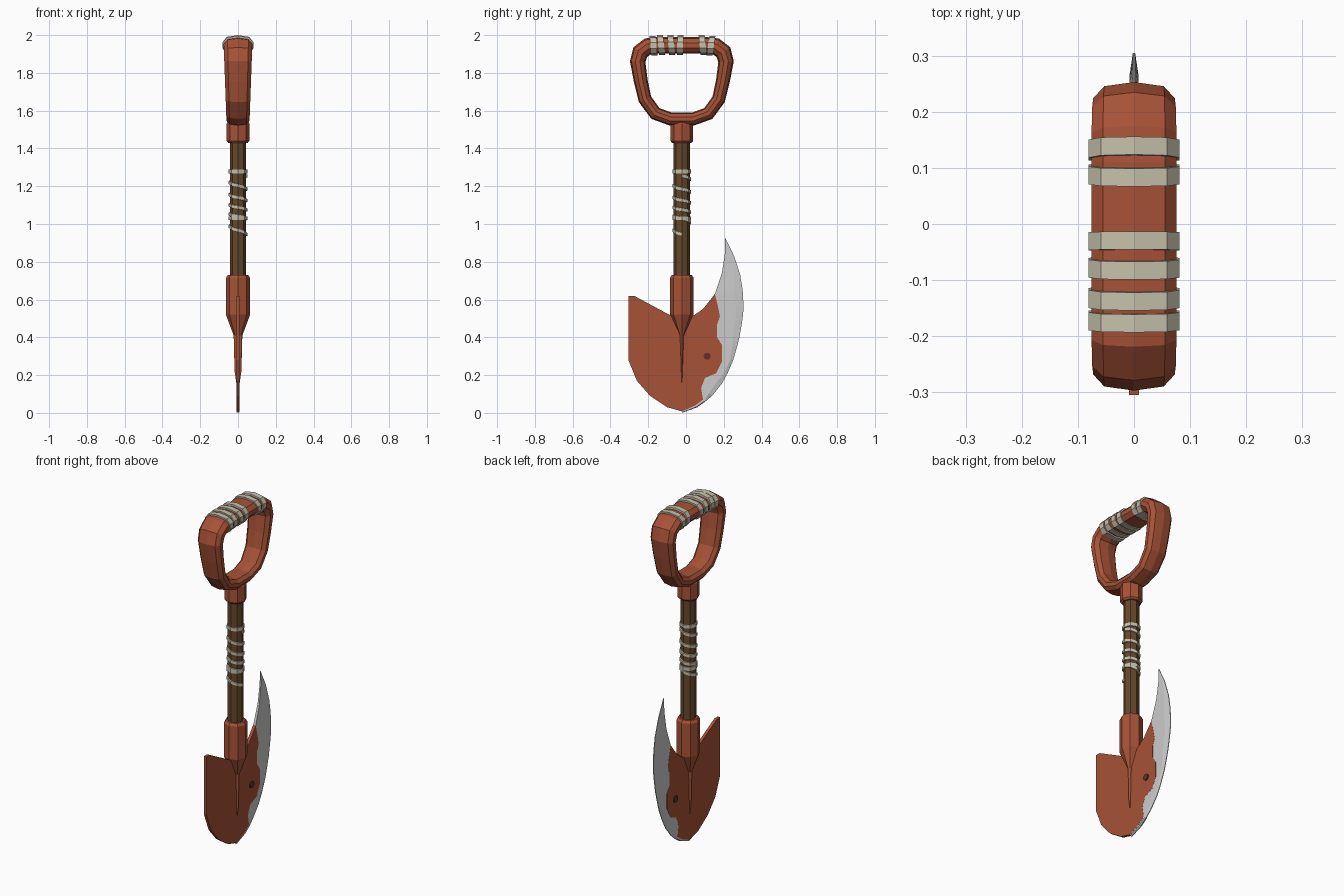
import bpy, bmesh, math
from mathutils import Vector

if "Cube" in bpy.data.objects:
    bpy.data.objects.remove(bpy.data.objects["Cube"])

CY = -0.022  # y of the shaft axis


def material(name, rgb):
    m = bpy.data.materials.new(name)
    m.diffuse_color = (*rgb, 1)
    m.use_nodes = True
    m.node_tree.nodes["Principled BSDF"].inputs["Base Color"].default_value = m.diffuse_color
    return m


RED = material("red_paint", (0.39, 0.085, 0.038))
DARK = material("dark_rivet", (0.12, 0.03, 0.02))
WOOD = material("wood", (0.13, 0.065, 0.024))
CLOTH = material("cloth", (0.56, 0.53, 0.41))


def loft(name, rings, mat=None, loop=False):
    """Skin equal-sized rings of points; cap the ends unless the rings form a loop."""
    bm = bmesh.new()
    vs = [[bm.verts.new(p) for p in r] for r in rings]
    n = len(vs[0])
    for k in range(len(vs) if loop else len(vs) - 1):
        a, b = vs[k], vs[(k + 1) % len(vs)]
        for i in range(n):
            j = (i + 1) % n
            bm.faces.new((a[i], a[j], b[j], b[i]))
    if not loop:
        bm.faces.new(vs[0])
        bm.faces.new(vs[-1])
    bmesh.ops.remove_doubles(bm, verts=bm.verts, dist=1e-5)
    bmesh.ops.recalc_face_normals(bm, faces=bm.faces)
    me = bpy.data.meshes.new(name)
    bm.to_mesh(me)
    bm.free()
    ob = bpy.data.objects.new(name, me)
    bpy.context.collection.objects.link(ob)
    if mat:
        me.materials.append(mat)
    return ob


def octagon(rx, ry, z):
    return [(rx * math.cos(i * math.pi / 4), CY + ry * math.sin(i * math.pi / 4), z)
            for i in range(8)]


def column(name, levels, mat):
    return loft(name, [octagon(*l) for l in levels], mat)


# Shaft, upper collar, and lower socket running out into the blade's spine
column("shaft", [(0.043, 0.043, 0.70), (0.043, 0.043, 1.46)], WOOD)
column("upper_collar", [(0.052, 0.052, 1.43), (0.06, 0.06, 1.44), (0.06, 0.06, 1.53),
                        (0.045, 0.045, 1.56)], RED)
column("socket", [(0.006, 0.002, 0.14), (0.018, 0.004, 0.22), (0.023, 0.012, 0.41),
                  (0.064, 0.063, 0.52), (0.064, 0.063, 0.715), (0.054, 0.053, 0.73)], RED)


# Handle: faceted flat section swept round a D-shaped loop
def section(w, t):
    half = [(0, t), (0.73 * w, 0.82 * t), (w, 0.3 * t), (w, -0.3 * t), (0.73 * w, -0.82 * t)]
    return half + [(-a, -b) for a, b in half]


side = [(0.06, 1.556), (0.14, 1.585), (0.195, 1.66), (0.218, 1.76), (0.234, 1.86),
        (0.22, 1.91), (0.18, 1.94), (0.13, 1.946)]
path = [Vector((0, y, z)) for y, z in side] + [Vector((0, -y, z)) for y, z in reversed(side)]
rings = []
for k, p in enumerate(path):
    d0 = (p - path[k - 1]).normalized()
    d1 = (path[(k + 1) % len(path)] - p).normalized()
    tan = (d0 + d1).normalized()
    out = Vector((0, tan.z, -tan.y)) / tan.dot(d1)
    f = (p.z - 1.55) / 0.4
    w, t = 0.061 + 0.015 * f, 0.034 + 0.01 * f * f
    rings.append([p + Vector((a, CY, 0)) + out * b for a, b in section(w, t)])
loft("handle", rings, RED, loop=True)

# Cloth bands on the grip: (y, tilt)
bands = [(-0.172, -0.1), (-0.132, -0.12), (-0.078, -0.1), (-0.031, 0.03),
         (0.088, -0.1), (0.132, 0.15)]
for i, (y, tilt) in enumerate(bands):
    drop = 0.004 if abs(y - CY) > 0.14 else 0
    loft(f"grip_band_{i + 1}",
         [[(a, y + e + tilt * b, 1.948 - drop + b) for a, b in section(0.081, 0.052)]
          for e in (-0.016, 0.016)], CLOTH)

# Cord wound down the shaft, heights given once per turn
turns = [1.255, 1.185, 1.125, 1.075, 1.03, 0.945]
coil = []
for k in range(8 * (len(turns) - 1) + 1):
    i, f = divmod(k, 8)
    z = turns[i] + (turns[min(i + 1, len(turns) - 1)] - turns[i]) * f / 8
    a = k * math.pi / 4
    coil.append([(r * math.cos(a), CY + r * math.sin(a), z + h)
                 for r, h in ((0.04, -0.01), (0.049, -0.008), (0.049, 0.008), (0.04, 0.01))])
loft("shaft_cord", coil, CLOTH)
for z in (1.278, 1.03):
    column(f"cord_ring_{z}", [(0.049, 0.049, z - 0.01), (0.049, 0.049, z + 0.01)], CLOTH)

# Steel cutting edge: border with the paint, and sharpened outer curve, bottom to tip
border = [(-0.022, 0.008), (0.05, 0.04), (0.09, 0.07), (0.08, 0.13), (0.10, 0.185),
          (0.16, 0.21), (0.19, 0.27), (0.19, 0.36), (0.165, 0.40), (0.165, 0.47),
          (0.18, 0.51), (0.17, 0.56), (0.153, 0.63), (0.19, 0.74), (0.207, 0.85),
          (0.206, 0.927)]
outer = [(-0.022, 0.0), (0.06, 0.03), (0.10, 0.058), (0.14, 0.092), (0.19, 0.155),
         (0.22, 0.21), (0.25, 0.28), (0.27, 0.35), (0.283, 0.40), (0.295, 0.47),
         (0.302, 0.52), (0.305, 0.56), (0.30, 0.65), (0.287, 0.73), (0.255, 0.83),
         (0.208, 0.925)]
edge = []
for k, (b, o) in enumerate(zip(border, outer)):
    h = 0.008 if k < 13 else 0.008 - 0.002 * (k - 12)
    m = [b[i] + (o[i] - b[i]) * 0.7 for i in (0, 1)]
    edge.append([(h, *b), (h, *m), (0.002, *o), (-0.002, *o), (-h, *m), (-h, *b)])
loft("steel_edge", edge)

# Painted blade plate sharing the steel's border
plate = border[:13] + [(0.13, 0.60), (0.09, 0.55), (0.04, 0.515), (-0.08, 0.515),
                       (-0.275, 0.62), (-0.305, 0.62), (-0.305, 0.28), (-0.26, 0.17),
                       (-0.19, 0.09), (-0.10, 0.03)]
loft("blade_plate", [[(x, y, z) for y, z in plate] for x in (-0.0085, 0.0085)], RED)

# Rivet through the blade
bpy.ops.mesh.primitive_cylinder_add(vertices=10, radius=0.019, depth=0.03,
                                    location=(0, 0.112, 0.30), rotation=(0, math.pi / 2, 0))
rivet = bpy.context.object
rivet.name = "rivet"
rivet.data.materials.append(DARK)
